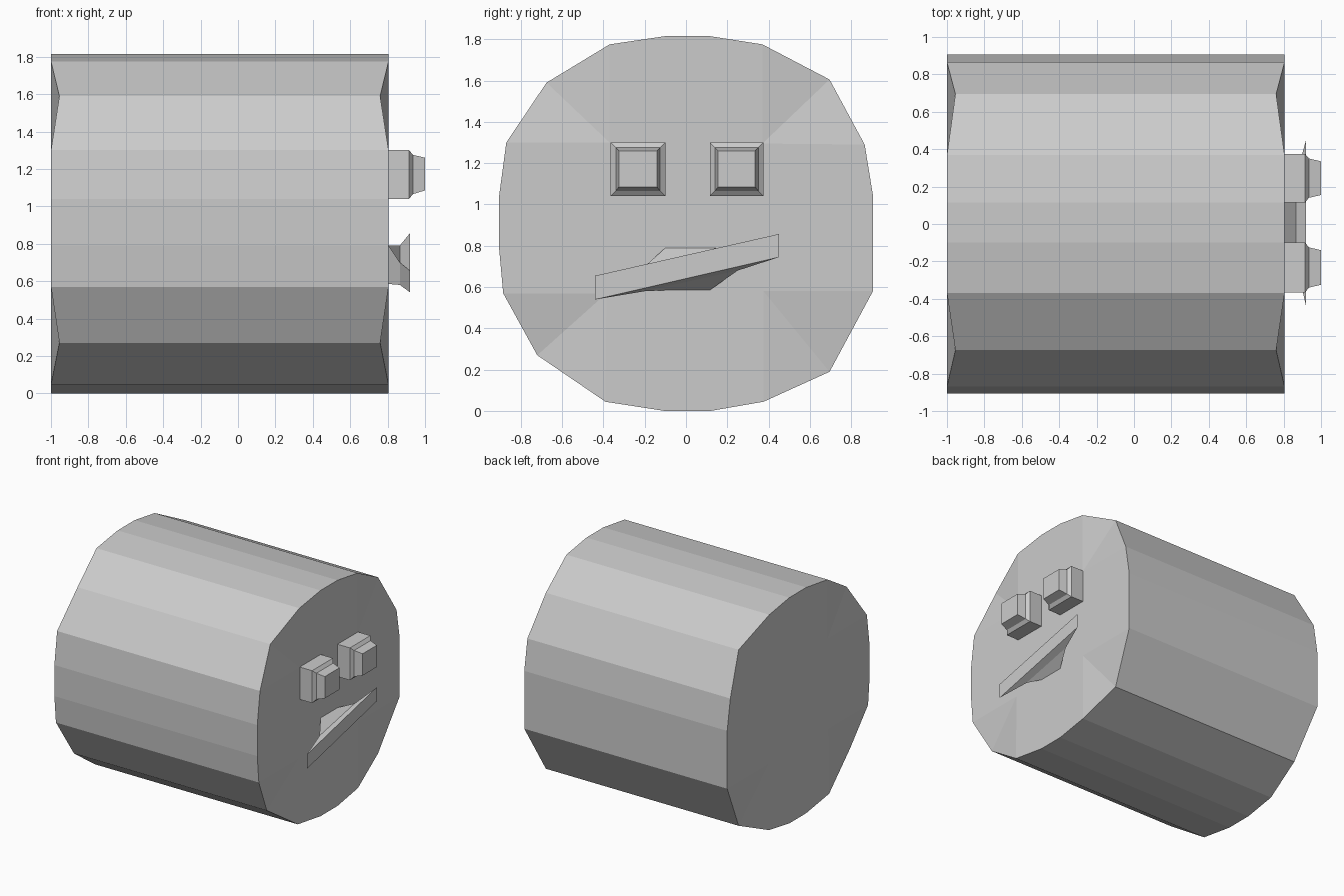
import bpy, bmesh

if "Cube" in bpy.data.objects:
    bpy.data.objects.remove(bpy.data.objects["Cube"])

BACK, FRONT = -1.0, 0.805


def finish(bm, name):
    bmesh.ops.recalc_face_normals(bm, faces=bm.faces)
    mesh = bpy.data.meshes.new(name)
    bm.to_mesh(mesh)
    bm.free()
    obj = bpy.data.objects.new(name, mesh)
    bpy.context.collection.objects.link(obj)
    return obj


def bridge(bm, a, b):
    n = len(a)
    for i in range(n):
        j = (i + 1) % n
        bm.faces.new((a[i], a[j], b[j], b[i]))


def loft(name, sections):
    """Closed solid through (x, [(y, z), ...]) sections."""
    bm = bmesh.new()
    rings = [[bm.verts.new((x, y, z)) for y, z in pts] for x, pts in sections]
    for a, b in zip(rings, rings[1:]):
        bridge(bm, a, b)
    bm.faces.new(rings[0])
    bm.faces.new(rings[-1])
    return finish(bm, name)


def rect(y0, y1, z0, z1):
    return [(y0, z0), (y1, z0), (y1, z1), (y0, z1)]


# Barrel-shaped head: profile in y, z; the four corners are set back at each end
profile = [(-.10, 1.815), (.115, 1.815), (.37, 1.775), (.695, 1.605), (.865, 1.29),
           (.905, 1.045), (.905, .79), (.905, .58), (.695, .19), (.375, .045),
           (.115, 0), (-.10, 0), (-.39, .045), (-.72, .27), (-.885, .57),
           (-.905, .79), (-.905, 1.04), (-.87, 1.30), (-.675, 1.59), (-.37, 1.775)]
# corner index -> inner point of its end-cap quad
corners = {3: (.37, 1.295), 8: (.375, .58), 13: (-.385, .57), 18: (-.37, 1.30)}

bm = bmesh.new()
rings = []
for x, inset in ((BACK, .045), (FRONT, -.045)):
    ring = [bm.verts.new((x + (inset if i in corners else 0), y, z))
            for i, (y, z) in enumerate(profile)]
    inner = {i: bm.verts.new((x, *p)) for i, p in corners.items()}
    # flat cross in the middle, two sloping triangles at each corner
    bm.faces.new([inner.get(i, v) for i, v in enumerate(ring)])
    for i, v in inner.items():
        bm.faces.new((ring[i - 1], ring[i], v))
        bm.faces.new((ring[i], ring[i + 1], v))
    rings.append(ring)
bridge(bm, *rings)
finish(bm, "head")

# Eyes: square blocks stepping in to a smaller tapered block
for name, y0, y1 in (("eye_right", -.365, -.10), ("eye_left", .115, .375)):
    loft(name, [(FRONT, rect(y0, y1, 1.04, 1.30)),
                (.915, rect(y0, y1, 1.04, 1.30)),
                (.935, rect(y0 + .025, y1 - .025, 1.065, 1.275)),
                (1.0, rect(y0 + .04, y1 - .04, 1.085, 1.26))])

# Mouth: flares from a small square to a long slanted strip
loft("mouth", [(FRONT, rect(-.10, .115, .585, .79)),
               (.865, [(-.20, .58), (.25, .68), (.25, .79), (-.20, .70)]),
               (.92, [(-.44, .54), (.45, .745), (.45, .857), (-.44, .655)])])
